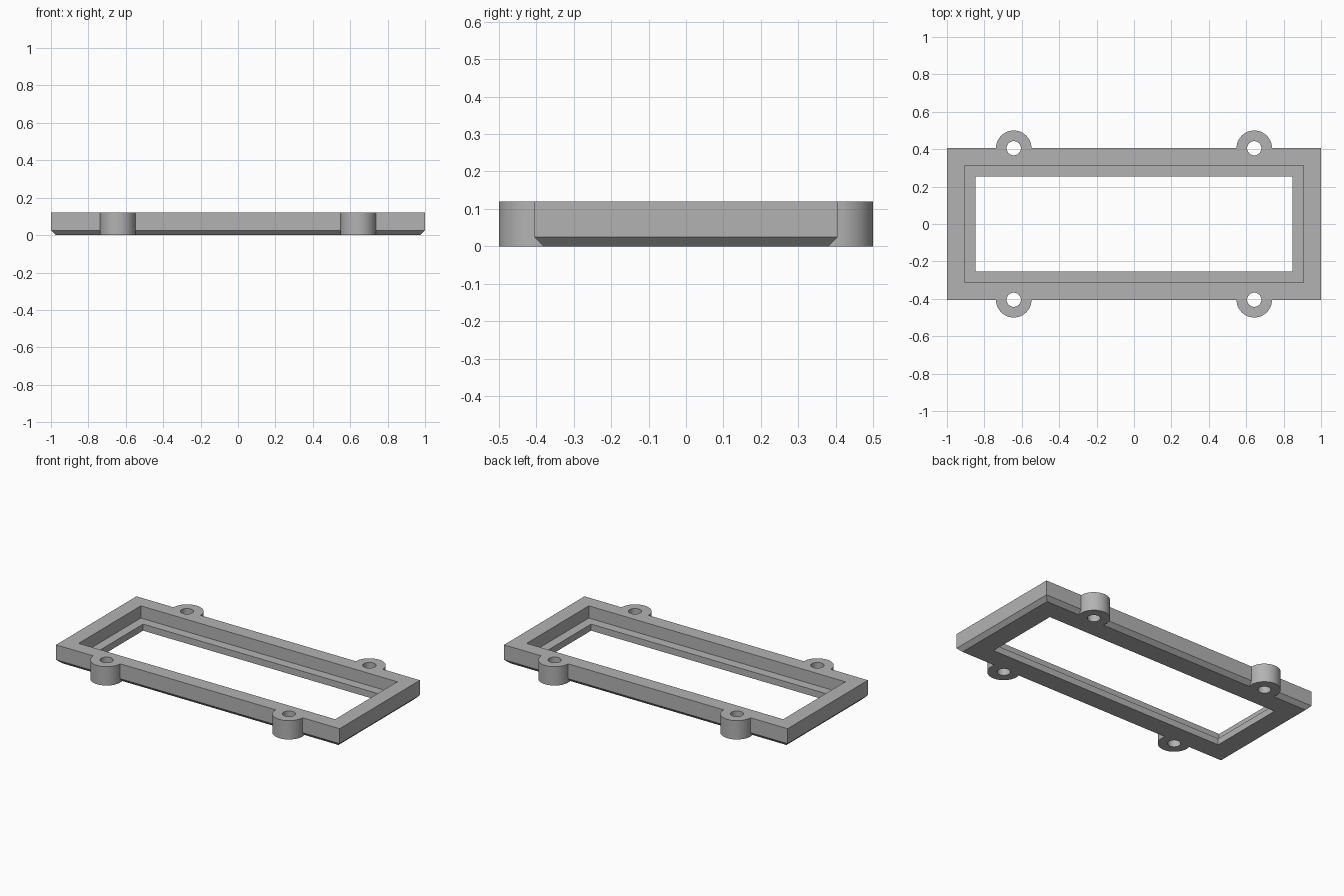
import bpy, bmesh
from math import radians

old = bpy.data.objects.get("Cube")
if old:
    bpy.data.objects.remove(old)

HEIGHT, CHAMFER, LEDGE = 0.12, 0.025, 0.042
HALF_X, HALF_Y = 1.0, 0.405
EAR_X, EAR_R, HOLE_R = 0.643, 0.095, 0.038

grey = bpy.data.materials.new("plain grey")
grey.use_nodes = True
colour = (0.45, 0.45, 0.45, 1)
grey.diffuse_color = colour
grey.node_tree.nodes["Principled BSDF"].inputs["Base Color"].default_value = colour


def make(name, bm):
    mesh = bpy.data.meshes.new(name)
    bmesh.ops.recalc_face_normals(bm, faces=bm.faces)
    bm.to_mesh(mesh)
    bm.free()
    mesh.materials.append(grey)
    obj = bpy.data.objects.new(name, mesh)
    bpy.context.collection.objects.link(obj)
    return obj


def block(name, hx, hy, z0, z1):
    bm = bmesh.new()
    bmesh.ops.create_cube(bm, size=1)
    for v in bm.verts:
        v.co = (v.co.x * 2 * hx, v.co.y * 2 * hy, z1 if v.co.z > 0 else z0)
    return make(name, bm)


def cylinder(name, x, y, r, z0, z1):
    bm = bmesh.new()
    bmesh.ops.create_cone(bm, cap_ends=True, segments=48, radius1=r, radius2=r, depth=z1 - z0)
    bmesh.ops.translate(bm, verts=bm.verts, vec=(x, y, (z0 + z1) / 2))
    return make(name, bm)


def combine(target, tool, operation):
    mod = target.modifiers.new(operation, "BOOLEAN")
    mod.operation, mod.solver, mod.object = operation, "EXACT", tool
    bpy.context.view_layer.objects.active = target
    bpy.ops.object.modifier_apply(modifier=mod.name)
    bpy.data.objects.remove(tool)


# Frame body with a chamfered underside
frame = block("bezel_frame", HALF_X, HALF_Y, 0, HEIGHT)
bm = bmesh.new()
bm.from_mesh(frame.data)
bottom = [e for e in bm.edges if all(v.co.z < 0.01 for v in e.verts)]
bmesh.ops.bevel(bm, geom=bottom, offset=CHAMFER, segments=1, affect="EDGES")
bm.to_mesh(frame.data)
bm.free()

# Screw ears
corners = [(sx * EAR_X, sy * HALF_Y) for sx in (-1, 1) for sy in (-1, 1)]
for x, y in corners:
    combine(frame, cylinder("screw_ear", x, y, EAR_R, 0, HEIGHT), "UNION")

# Recess, window and screw holes
combine(frame, block("recess", 0.905, 0.313, LEDGE, 1), "DIFFERENCE")
combine(frame, block("window", 0.847, 0.253, -1, 1), "DIFFERENCE")
for x, y in corners:
    combine(frame, cylinder("screw_hole", x, y, HOLE_R, -1, 1), "DIFFERENCE")

# Smooth round walls, sharp corners
bpy.ops.object.select_all(action="DESELECT")
frame.select_set(True)
bpy.context.view_layer.objects.active = frame
bpy.ops.object.shade_smooth_by_angle(angle=radians(30))
